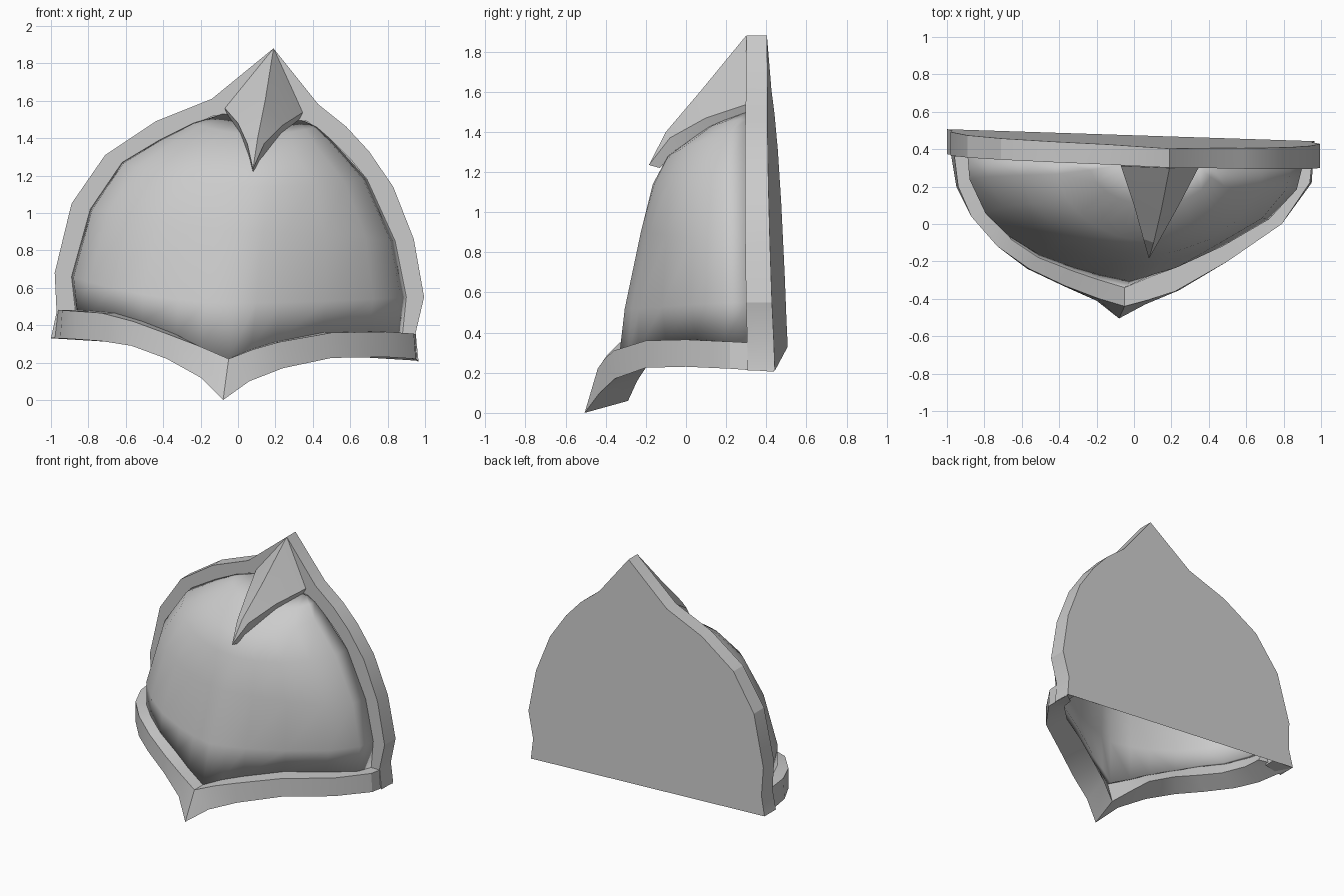
import bpy, bmesh, math
from mathutils import Vector

if "Cube" in bpy.data.objects:
    bpy.data.objects.remove(bpy.data.objects["Cube"])


def make(name, rows, closed=False, caps=(), sheet=False, angle=30):
    """Skin a list of equal-length point rows; caps are extra faces as (row, col) lists."""
    n = len(rows[0])
    bm = bmesh.new()
    v = [[bm.verts.new(p) for p in r] for r in rows]
    for i in range(len(rows) if closed else len(rows) - 1):
        a, b = v[i], v[(i + 1) % len(rows)]
        for j in range(n - 1):
            bm.faces.new((a[j], a[j + 1], b[j + 1], b[j]))
    for cap in caps:
        bm.faces.new([v[i][j] for i, j in cap])
    bmesh.ops.remove_doubles(bm, verts=bm.verts, dist=0.0005)
    bm.normal_update()
    if sheet:
        if sum(f.normal.y * f.calc_area() for f in bm.faces) > 0:
            bmesh.ops.reverse_faces(bm, faces=bm.faces)
    else:
        bmesh.ops.recalc_face_normals(bm, faces=bm.faces)
    me = bpy.data.meshes.new(name)
    bm.to_mesh(me)
    bm.free()
    ob = bpy.data.objects.new(name, me)
    bpy.context.collection.objects.link(ob)
    bpy.ops.object.select_all(action='DESELECT')
    ob.select_set(True)
    bpy.context.view_layer.objects.active = ob
    bpy.ops.object.shade_smooth_by_angle(angle=math.radians(angle))
    return ob


def front_y(x, z):
    return 0.345 - 0.035 * x - 0.02 * z


def back_y(x, z):
    return 0.485 - 0.035 * x - 0.04 * z


# Back plate with raised pointed rim
outer = [(-1, .33), (-.97, .47), (-.98, .68), (-.89, 1.05), (-.71, 1.31), (-.44, 1.49),
         (-.14, 1.61), (.19, 1.88), (.43, 1.58), (.58, 1.46), (.70, 1.33), (.83, 1.14),
         (.94, .86), (.995, .55), (.95, .36), (.965, .21)]
inner = [(-.87, .36), (-.87, .48), (-.89, .66), (-.79, 1.02), (-.62, 1.27), (-.42, 1.39),
         (-.13, 1.52), (.13, 1.52), (.37, 1.49), (.50, 1.39), (.60, 1.29), (.69, 1.18),
         (.84, .85), (.90, .55), (.87, .36), (.87, .25)]
last = len(outer) - 1
plate_rows = [[(x, back_y(x, z) - 0.05, z) for x, z in inner],
              [(x, front_y(x, z), z) for x, z in inner],
              [(x, front_y(x, z), z) for x, z in outer],
              [(x, back_y(x, z), z) for x, z in outer]]
make("back_plate_rim", plate_rows, caps=[
    [(0, j) for j in range(last + 1)],
    [(3, j) for j in range(last + 1)],
    [(i, 0) for i in range(4)],
    [(i, last) for i in range(4)],
    [(0, 0), (3, 0), (3, last), (0, last)]], angle=20)

# Lower band: ledge, flared outer face and underside
top_out = [(-.96, .36, .48), (-.94, .20, .48), (-.87, .04, .475), (-.73, -.12, .465),
           (-.56, -.24, .42), (-.37, -.33, .35), (-.20, -.395, .285), (-.05, -.44, .22),
           (.08, -.405, .27), (.22, -.36, .31), (.50, -.20, .36), (.79, 0, .365),
           (.94, .22, .355), (.95, .31, .35)]
top_in = [(-.87, .36), (-.86, .22), (-.78, .04), (-.66, -.08), (-.51, -.18), (-.33, -.25),
          (-.20, -.295), (-.05, -.34), (.07, -.29), (.20, -.24), (.45, -.10), (.70, .05),
          (.85, .20), (.88, .31)]
low_out = [(-1, .50, .33), (-.95, .20, .33), (-.87, .04, .325), (-.73, -.12, .315),
           (-.57, -.24, .29), (-.38, -.33, .22), (-.20, -.41, .12), (-.08, -.505, 0),
           (.06, -.43, .10), (.24, -.355, .17), (.50, -.20, .225), (.79, 0, .23),
           (.95, .22, .22), (.965, .44, .205)]
base = [(p[0], p[1], q[2]) for p, q in zip(top_in, top_out)]
low_in = [(p[0] * .94, .3 + (p[1] - .3) * .92, q[2] + .06) for p, q in zip(top_in, low_out)]
end = len(base) - 1
make("lower_band", [base, top_out, low_out, low_in], closed=True,
     caps=[[(i, 0) for i in range(4)], [(i, end) for i in range(4)]], angle=28)

# Domed shell: rows of (left x, left z), ridge (x, y, z), (right x, right z)
stations = [((-.89, .66), (-.02, -.305, .52), (.90, .55)),
            ((-.79, 1.02), (.03, -.225, .90), (.84, .85)),
            ((-.62, 1.27), (.07, -.165, 1.14), (.69, 1.18)),
            ((-.42, 1.39), (.09, -.09, 1.28), (.50, 1.39)),
            ((-.24, 1.48), (.11, .10, 1.42), (.42, 1.46)),
            ((-.08, 1.53), (.13, .29, 1.51), (.36, 1.49))]
mid = 7
shell_rows = [base]
for k, (left, (cx, cy, cz), right) in enumerate(stations):
    roundness = min(1, 0.3 + 0.3 * k)
    row = []
    for j, (bx, by, bz) in enumerate(base):
        edge, b = (left, base[0]) if j <= mid else (right, base[end])
        c = base[mid]
        s = (bx - c[0]) / (b[0] - c[0])
        d_base = (b[1] - by) / (b[1] - c[1])
        d = d_base + (math.sqrt(max(0, 1 - s * s)) - d_base) * roundness
        ey = front_y(*edge)
        row.append((cx + (edge[0] - cx) * s, ey + (cy - ey) * d,
                    cz + (edge[1] - cz) * s * s))
    shell_rows.append(row)
shell = make("domed_shell", shell_rows, sheet=True, angle=28)
mod = shell.modifiers.new("thickness", 'SOLIDIFY')
mod.thickness = 0.03
mod.offset = -1

# Crest: faceted beak from the peak down over the dome
tip = (.08, -.185, 1.235)
ridge = [(.19, .30, 1.88), (.145, .07, 1.60), (.105, -.10, 1.40), tip]
left = [(-.07, .31, 1.56), (0, .10, 1.48), (.05, -.08, 1.37), tip]
right = [(.35, .31, 1.54), (.24, .10, 1.47), (.14, -.08, 1.37), tip]


def under(side):
    pts = [(x + (.12 - x) * .1, y + .03, z - .06) for x, y, z in side[:3]]
    return pts + [(.08, -.13, 1.22)]


make("crest", [ridge, right, under(right), under(left), left], closed=True,
     caps=[[(i, 0) for i in range(5)]], angle=12)
